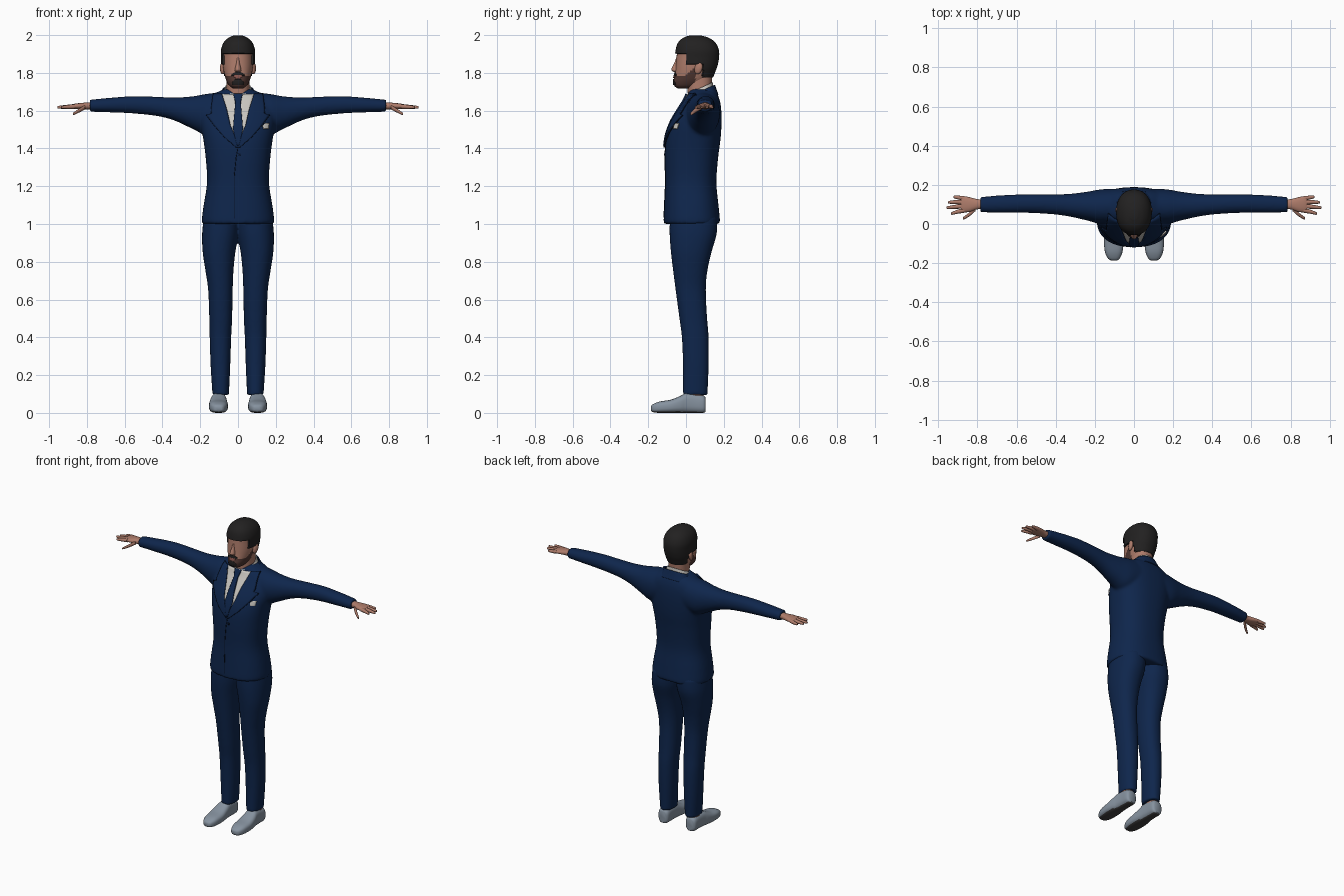
import bpy, bmesh, math
from mathutils import Vector
from mathutils.bvhtree import BVHTree

cube = bpy.data.objects.get("Cube")
if cube:
    bpy.data.objects.remove(cube)


def material(name, r, g, b):
    m = bpy.data.materials.new(name)
    m.use_nodes = True
    m.diffuse_color = (r, g, b, 1)
    node = next(n for n in m.node_tree.nodes if n.type == 'BSDF_PRINCIPLED')
    node.inputs["Base Color"].default_value = (r, g, b, 1)
    node.inputs["Roughness"].default_value = 0.8
    return m


navy = material("navy cloth", .0045, .019, .072)
seam = material("dark seam", .002, .006, .02)
skin = material("skin", .42, .2, .145)
hair = material("black hair", .016, .015, .015)
beard = material("brown beard", .085, .04, .033)
lip = material("lip", .25, .09, .075)
linen = material("shirt linen", .58, .56, .52)
leather = material("grey leather", .24, .29, .35)
rubber = material("dark sole", .05, .047, .047)


def densify(rows, k, smooth=True):
    """Insert k steps between key rows, Catmull-Rom or straight."""
    out = []
    for i in range(len(rows) - 1):
        a, b = rows[max(i - 1, 0)], rows[i]
        c, d = rows[i + 1], rows[min(i + 2, len(rows) - 1)]
        for j in range(k):
            t = j / k
            if smooth:
                out.append([.5 * (2 * q + (r - p) * t + (2 * p - 5 * q + 4 * r - s) * t ** 2
                                  + (3 * q - p - 3 * r + s) * t ** 3)
                            for p, q, r, s in zip(a, b, c, d)])
            else:
                out.append([q + (r - q) * t for q, r in zip(b, c)])
    return out + [list(rows[-1])]


def sym(rows):
    """Rows (z, half width, front, back) made into full loft rows."""
    return [(z, -w, w, f, b) for z, w, f, b in rows]


def loft(bm, rows, axis='z', n=32, power=2.3, k=4, side=1):
    """Closed superellipse loft; each row is (station, u0, u1, v0, v1)."""
    rings = []
    for t, u0, u1, v0, v1 in densify(rows, k):
        ring = []
        for i in range(n):
            a = 2 * math.pi * i / n
            c, s = math.cos(a), math.sin(a)
            u = (u0 + u1) / 2 + (u1 - u0) / 2 * math.copysign(abs(c) ** (2 / power), c)
            v = (v0 + v1) / 2 + (v1 - v0) / 2 * math.copysign(abs(s) ** (2 / power), s)
            p = {'z': (u, v, t), 'x': (t, u, v), 'y': (u, t, v)}[axis]
            ring.append(bm.verts.new((side * p[0], p[1], p[2])))
        rings.append(ring)
    faces = [bm.faces.new(rings[0]), bm.faces.new(rings[-1])]
    for a, b in zip(rings, rings[1:]):
        faces += [bm.faces.new((a[i], a[(i + 1) % n], b[(i + 1) % n], b[i])) for i in range(n)]
    bmesh.ops.recalc_face_normals(bm, faces=faces)


def finish(bm, name, *mats, mirror=False, remesh=0):
    me = bpy.data.meshes.new(name)
    bm.to_mesh(me)
    bm.free()
    for m in mats:
        me.materials.append(m)
    me.shade_smooth()
    me.set_sharp_from_angle(angle=math.radians(50))
    ob = bpy.data.objects.new(name, me)
    bpy.context.collection.objects.link(ob)
    if remesh:
        r = ob.modifiers.new("merge", 'REMESH')
        r.mode, r.voxel_size, r.use_smooth_shade = 'VOXEL', remesh, True
        s = ob.modifiers.new("soften", 'SMOOTH')
        s.factor, s.iterations = .5, 5
    if mirror:
        ob.modifiers.new("mirror", 'MIRROR')
    return ob


def surface(ob):
    dg = bpy.context.evaluated_depsgraph_get()
    dg.update()
    return BVHTree.FromObject(ob, dg)


def patch(name, bvh, rows, mat, lift, mirror=False, n=10, k=6):
    """Thin plate laid on the front of a surface; rows are (z, x0, x1)."""
    bm = bmesh.new()
    grid = []
    for z, x0, x1 in densify(rows, k, False):
        line = []
        for i in range(n + 1):
            p = Vector((x0 + (x1 - x0) * i / n, -1, z))
            loc, nor = bvh.ray_cast(p, Vector((0, 1, 0)))[:2]
            if loc is None:
                loc, nor = bvh.find_nearest(Vector((p.x, 0, z)))[:2]
            line.append(bm.verts.new(loc + nor * lift))
        grid.append(line)
    for a, b in zip(grid, grid[1:]):
        for i in range(n):
            bm.faces.new((a[i], a[i + 1], b[i + 1], b[i]))
    ob = finish(bm, name, mat)
    s = ob.modifiers.new("thickness", 'SOLIDIFY')
    s.thickness, s.offset = lift, -1
    if mirror:
        ob.modifiers.new("mirror", 'MIRROR')
    return ob


# Jacket: torso and both sleeves merged
bm = bmesh.new()
loft(bm, sym([(1.0, .19, -.118, .18), (1.03, .191, -.118, .179), (1.1, .182, -.115, .172),
              (1.22, .164, -.11, .161), (1.35, .171, -.112, .17), (1.45, .184, -.105, .183),
              (1.53, .198, -.08, .188), (1.6, .2, -.04, .187), (1.65, .18, -.008, .18),
              (1.69, .125, .01, .165), (1.715, .07, .025, .145)]), n=48, power=2.4)
for side in (1, -1):
    loft(bm, [(.06, .02, .18, 1.5, 1.7), (.16, .0, .178, 1.47, 1.69), (.24, .018, .165, 1.503, 1.676),
              (.33, .038, .154, 1.545, 1.67), (.42, .05, .152, 1.57, 1.673),
              (.55, .057, .152, 1.585, 1.677), (.68, .057, .147, 1.591, 1.668),
              (.785, .06, .138, 1.594, 1.658)], 'x', power=2.1, side=side)
jacket = finish(bm, "jacket", navy, remesh=.009)

# Trousers: two legs merged at the hips
bm = bmesh.new()
for side in (1, -1):
    loft(bm, [(1.04, -.01, .18, -.085, .165), (.95, -.004, .19, -.087, .163), (.85, .014, .187, -.08, .135),
              (.75, .024, .172, -.068, .113), (.65, .028, .158, -.055, .105), (.5, .031, .152, -.035, .112),
              (.4, .036, .15, -.022, .12), (.25, .041, .145, -.016, .12), (.095, .048, .135, -.016, .114)],
         power=2.2, side=side)
finish(bm, "trousers", navy, remesh=.008)

# Shoes with dark undersides, and ankles
bm = bmesh.new()
loft(bm, [(-.186, .085, .117, .012, .035), (-.175, .072, .134, .004, .046), (-.14, .058, .149, 0, .06),
          (-.08, .053, .154, 0, .07), (-.03, .057, .15, 0, .09), (0, .06, .144, 0, .104),
          (.04, .062, .14, 0, .104), (.09, .064, .138, 0, .094), (.104, .075, .127, .006, .08)],
     'y', power=2.8)
for f in bm.faces:
    f.material_index = int(f.normal.z < -.8)
finish(bm, "shoes", leather, rubber, mirror=True)
bm = bmesh.new()
loft(bm, [(.06, .068, .13, .01, .092), (.13, .068, .13, .01, .095)])
finish(bm, "ankles", skin, mirror=True)

# Hands: palm, then fingers and thumb
bm = bmesh.new()
loft(bm, [(.75, .078, .125, 1.607, 1.645), (.8, .075, .127, 1.607, 1.643), (.84, .062, .137, 1.608, 1.64),
          (.87, .06, .142, 1.61, 1.636), (.885, .068, .136, 1.614, 1.632)], 'x', n=20)
finish(bm, "palms", skin, mirror=True)
fingers = [((.865, .07), (.9, .063), (.93, .054)), ((.87, .091), (.91, .088), (.952, .084)),
           ((.87, .111), (.91, .112), (.945, .111)), ((.865, .13), (.89, .134), (.918, .138)),
           ((.81, .078), (.84, .05), (.87, .03))]
for number, path in enumerate(fingers):
    thumb = number == 4
    bm = bmesh.new()
    rows = []
    for j, (x, y) in enumerate(path):
        r = (.012, .0105, .007)[j]
        z = 1.618 - .017 * j if thumb else 1.622 - .002 * j
        rows.append((x, y - r, y + r, z - r, z + r))
    x, y = path[-1]
    rows.append((x + .004, y - .003, y + .003, z - .003, z + .003))
    loft(bm, rows, 'x', n=12, power=2)
    finish(bm, "thumbs" if thumb else f"fingers_{number + 1}", skin, mirror=True)

# Neck and shirt collar
bm = bmesh.new()
loft(bm, sym([(1.66, .062, .01, .135), (1.72, .06, .008, .135), (1.8, .06, .0, .14)]))
finish(bm, "neck", skin)


def collar(name, mat, rows, front_limit):
    bm = bmesh.new()
    loft(bm, sym(rows))
    gone = [f for f in bm.faces if f.calc_center_median().y < front_limit or len(f.verts) > 4]
    for v in bm.verts:
        v.co.z += (v.co.y - .07) * .45
    bmesh.ops.delete(bm, geom=gone, context='FACES')
    s = finish(bm, name, mat).modifiers.new("thickness", 'SOLIDIFY')
    s.thickness = .006


collar("shirt_collar", linen, [(1.65, .092, -.008, .15), (1.69, .08, .0, .145), (1.718, .069, .004, .142)], -1)
collar("jacket_collar", navy, [(1.64, .125, -.01, .172), (1.67, .104, -.005, .162), (1.7, .086, .0, .153)], .03)

# Shirt front, tie, lapels, front seam and pocket square
chest = surface(jacket)
patch("shirt_front", chest, [(1.42, -.004, .004), (1.5, -.04, .04), (1.61, -.065, .065), (1.685, -.088, .088)],
      linen, .004)
patch("tie", chest, [(1.415, -.006, .006), (1.5, -.026, .026), (1.64, -.014, .014), (1.648, -.016, .016),
                     (1.685, -.024, .024)], navy, .012)
lapel = [(1.405, -.004, .008), (1.46, .016, .07), (1.52, .042, .122), (1.575, .054, .162), (1.582, .056, .135),
         (1.6, .06, .138), (1.685, .086, .128)]
patch("lapel_edges", chest, [(z, a - .003, b + .004) for z, a, b in lapel], seam, .005, True)
patch("lapels", chest, lapel, navy, .009, True)
patch("front_seam", chest, [(1.005, -.022, -.018), (1.25, -.022, -.018), (1.35, -.012, -.008),
                            (1.405, -.002, .002)], seam, .002, n=2)
patch("button", chest, [(1.362, .002, .014), (1.374, .002, .014)], seam, .004, n=3, k=2)
patch("pocket_square", chest, [(1.503, .133, .158), (1.52, .13, .16), (1.532, .14, .163)], linen, .007, n=4)

# Head with raised hair and a beard coloured by region
bm = bmesh.new()
loft(bm, sym([(1.718, .028, -.045, .03), (1.732, .046, -.062, .075), (1.755, .06, -.067, .115),
              (1.78, .069, -.061, .135), (1.81, .076, -.056, .147), (1.84, .08, -.053, .158),
              (1.88, .081, -.05, .166), (1.92, .081, -.046, .165), (1.955, .069, -.035, .148),
              (1.978, .046, -.01, .115), (1.99, .018, .025, .075)]), n=64, power=2.25, k=8)
for f in bm.faces:
    c = f.calc_center_median()
    line = 1.902 if c.y < 0 else 1.845 if c.y < .085 else 1.775
    if c.z > line:
        f.material_index = 1
    elif c.y < .05 and c.z < max(1.782, 1.79 + .8 * c.y):
        f.material_index = 2
bmesh.ops.inset_region(bm, faces=[f for f in bm.faces if f.material_index == 1],
                       thickness=.003, depth=.009, use_even_offset=True)
head = finish(bm, "head", skin, hair, beard)

# Nose and ears
bm = bmesh.new()
loft(bm, sym([(1.885, .006, -.05, -.03), (1.85, .01, -.063, -.03), (1.822, .016, -.077, -.03),
              (1.811, .017, -.074, -.03), (1.804, .01, -.06, -.03)]), n=16, power=2)
finish(bm, "nose", skin)
bm = bmesh.new()
bmesh.ops.create_uvsphere(bm, u_segments=16, v_segments=10, radius=1)
for v in bm.verts:
    v.co = (.082 + .013 * v.co.x + .004 * v.co.y, .066 + .021 * v.co.y + .005 * v.co.z, 1.825 + .032 * v.co.z)
finish(bm, "ears", skin, mirror=True)

# Moustache, lips and chin tuft
face = surface(head)
patch("moustache", face, [(1.784, -.034, .034), (1.793, -.032, .032), (1.804, -.014, .014)], hair, .004)
patch("lips", face, [(1.772, -.012, .012), (1.778, -.022, .022), (1.787, -.02, .02)], lip, .006)
patch("chin_tuft", face, [(1.736, -.028, .028), (1.75, -.03, .03), (1.766, -.014, .014)], hair, .003)
